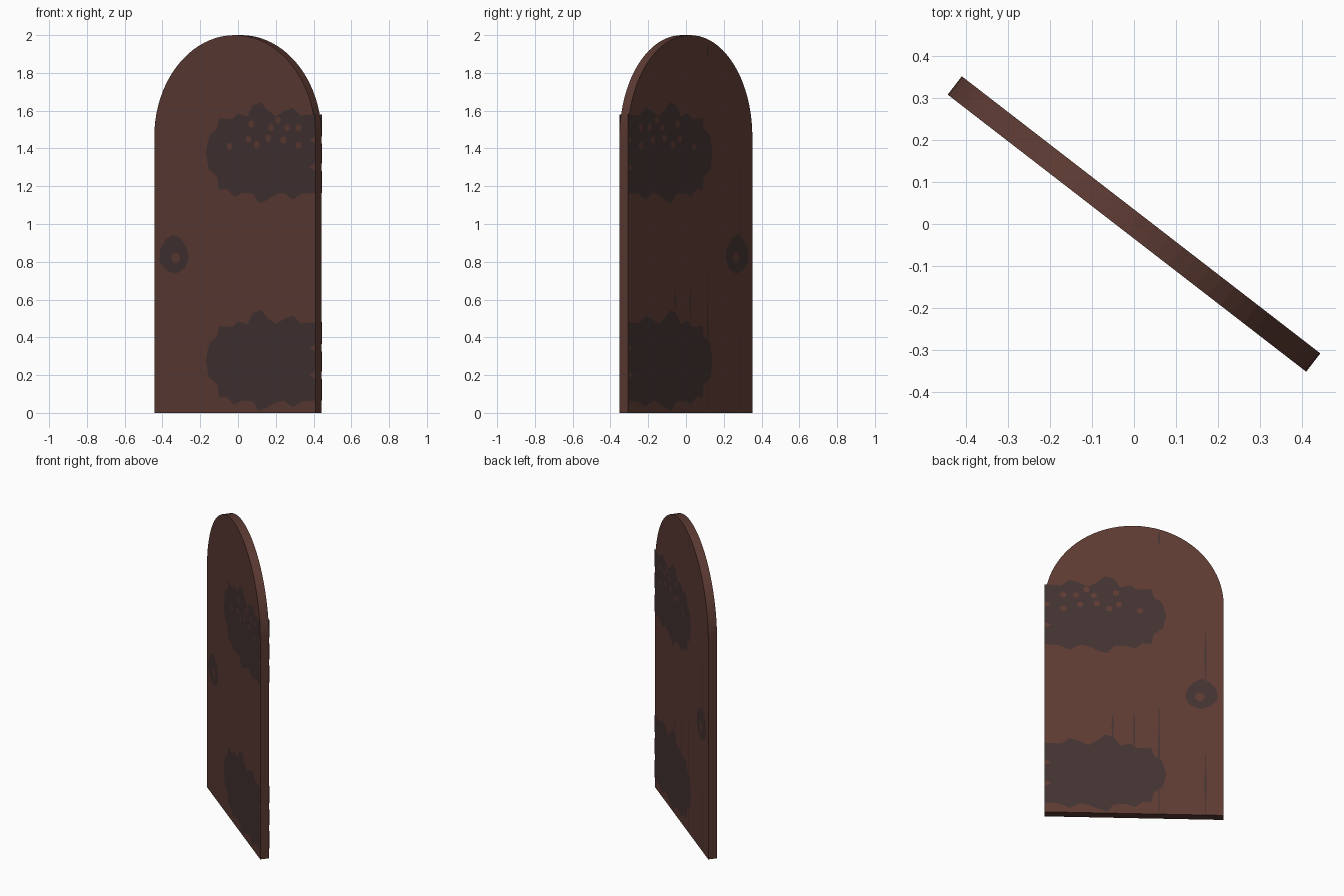
import bpy, bmesh, math
from mathutils import Matrix, Vector

if "Cube" in bpy.data.objects:
    bpy.data.objects.remove(bpy.data.objects["Cube"])

ANGLE = math.radians(-37.7)
HALF_W, HALF_T, HEIGHT = 0.539, 0.0275, 2.0
TURN = Matrix.Rotation(ANGLE, 4, 'Z')


def srgb(r, g, b):
    f = lambda c: ((c / 255 + 0.055) / 1.055) ** 2.4
    return (f(r), f(g), f(b), 1)


def material(name, col):
    m = bpy.data.materials.new(name)
    m.diffuse_color = col
    m.use_nodes = True
    m.node_tree.nodes["Principled BSDF"].inputs["Base Color"].default_value = m.diffuse_color
    return m


wood = material("reddish_brown_wood", srgb(92, 58, 50))
iron = material("dark_iron", srgb(65, 50, 49))


def add_object(name, mesh, mat):
    mesh.materials.clear()
    mesh.materials.append(mat)
    ob = bpy.data.objects.new(name, mesh)
    bpy.context.collection.objects.link(ob)
    return ob


# round-topped door panel: profile in the x-z plane, extruded through its thickness
spring = HEIGHT - HALF_W
outline = [(-HALF_W, 0), (HALF_W, 0)]
outline += [(HALF_W * math.cos(math.pi * i / 40), spring + HALF_W * math.sin(math.pi * i / 40))
            for i in range(41)]
bm = bmesh.new()
face = bm.faces.new([bm.verts.new((x, -HALF_T, z)) for x, z in outline])
ext = bmesh.ops.extrude_face_region(bm, geom=[face])
moved = [v for v in ext['geom'] if isinstance(v, bmesh.types.BMVert)]
bmesh.ops.translate(bm, vec=(0, 2 * HALF_T, 0), verts=moved)
bmesh.ops.recalc_face_normals(bm, faces=bm.faces[:])
bm.transform(TURN)
me = bpy.data.meshes.new("door_panel")
bm.to_mesh(me)
bm.free()
add_object("door_panel", me, wood)


def inlay(name, loops, side):
    """Flat filled shape (first loop outside, the rest holes) on the front (-1) or back (+1)."""
    cu = bpy.data.curves.new(name + "_curve", 'CURVE')
    cu.dimensions = '2D'
    cu.fill_mode = 'BOTH'
    for pts in loops:
        sp = cu.splines.new('POLY')
        sp.points.add(len(pts) - 1)
        for p, (x, z) in zip(sp.points, pts):
            p.co = (x, z, 0, 1)
        sp.use_cyclic_u = True
    tmp = bpy.data.objects.new(name + "_tmp", cu)
    bpy.context.collection.objects.link(tmp)
    bpy.context.view_layer.update()
    mesh = bpy.data.meshes.new_from_object(tmp.evaluated_get(bpy.context.evaluated_depsgraph_get()))
    bpy.data.objects.remove(tmp)
    b = bmesh.new()
    b.from_mesh(mesh)
    for v in b.verts:
        v.co = Vector((v.co.x, side * (HALF_T + 0.0015), v.co.y))
    b.normal_update()
    for f in b.faces:
        if f.normal.y * side < 0:
            f.normal_flip()
    b.transform(TURN)
    b.to_mesh(mesh)
    b.free()
    add_object(name, mesh, iron)


def to_u(pts, dz=0.0):
    # front view x to distance along the door
    return [(min((x + 0.0175) / 0.79, HALF_W), z + dz) for x, z in pts]


def hole(x, z, r=0.02):
    return to_u([(x + 0.8 * r * math.cos(a * math.pi / 4), z + r * math.sin(a * math.pi / 4))
                 for a in range(8)])


# leafy hinge strap outline, with nicks on the hinge edge
strap = [(-0.17, 0.28), (-0.15, 0.37), (-0.11, 0.405), (-0.10, 0.46), (-0.03, 0.455), (0.0, 0.485),
         (0.05, 0.47), (0.08, 0.53), (0.12, 0.545), (0.16, 0.50), (0.20, 0.47), (0.25, 0.50),
         (0.29, 0.515), (0.33, 0.475), (0.41, 0.48), (0.41, 0.365), (0.38, 0.345), (0.41, 0.325),
         (0.41, 0.22), (0.375, 0.20), (0.41, 0.18), (0.41, 0.065), (0.34, 0.06), (0.29, 0.03),
         (0.24, 0.065), (0.20, 0.055), (0.15, 0.025), (0.11, 0.01), (0.08, 0.06), (0.02, 0.065),
         (-0.02, 0.045), (-0.06, 0.085), (-0.10, 0.08), (-0.11, 0.15), (-0.155, 0.19)]
# openings in the upper strap
openings = [(0.07, 1.53), (0.055, 1.45), (0.16, 1.455), (0.10, 1.42), (0.21, 1.55), (0.32, 1.51),
            (0.175, 1.51), (0.24, 1.445), (0.32, 1.415), (-0.045, 1.41), (0.26, 1.51)]
# pull ring plate
ring = [(-0.415, 0.80), (-0.41, 0.87), (-0.38, 0.92), (-0.34, 0.945), (-0.30, 0.92), (-0.27, 0.87),
        (-0.26, 0.82), (-0.28, 0.765), (-0.33, 0.735), (-0.38, 0.755)]

for side, label in ((-1, "front"), (1, "back")):
    inlay(label + "_lower_hinge", [to_u(strap)], side)
    inlay(label + "_upper_hinge", [to_u(strap, 1.1)] + [hole(x, z) for x, z in openings], side)
    inlay(label + "_pull_ring", [to_u(ring), hole(-0.33, 0.82, 0.03)], side)

# narrow plank gaps on the back
for i, (u, z0, z1) in enumerate([(-0.43, 0.93, 1.28), (-0.43, 0.01, 0.42), (-0.15, 0.01, 0.74),
                                 (-0.15, 1.87, 1.96), (0.0, 0.45, 0.71), (0.13, 0.52, 0.68)]):
    zm = (z0 + z1) / 2
    inlay("plank_gap_%d" % (i + 1), [[(u - 0.002, z0), (u + 0.002, z0), (u + 0.006, zm),
                                      (u + 0.002, z1), (u - 0.002, z1), (u - 0.006, zm)]], 1)
